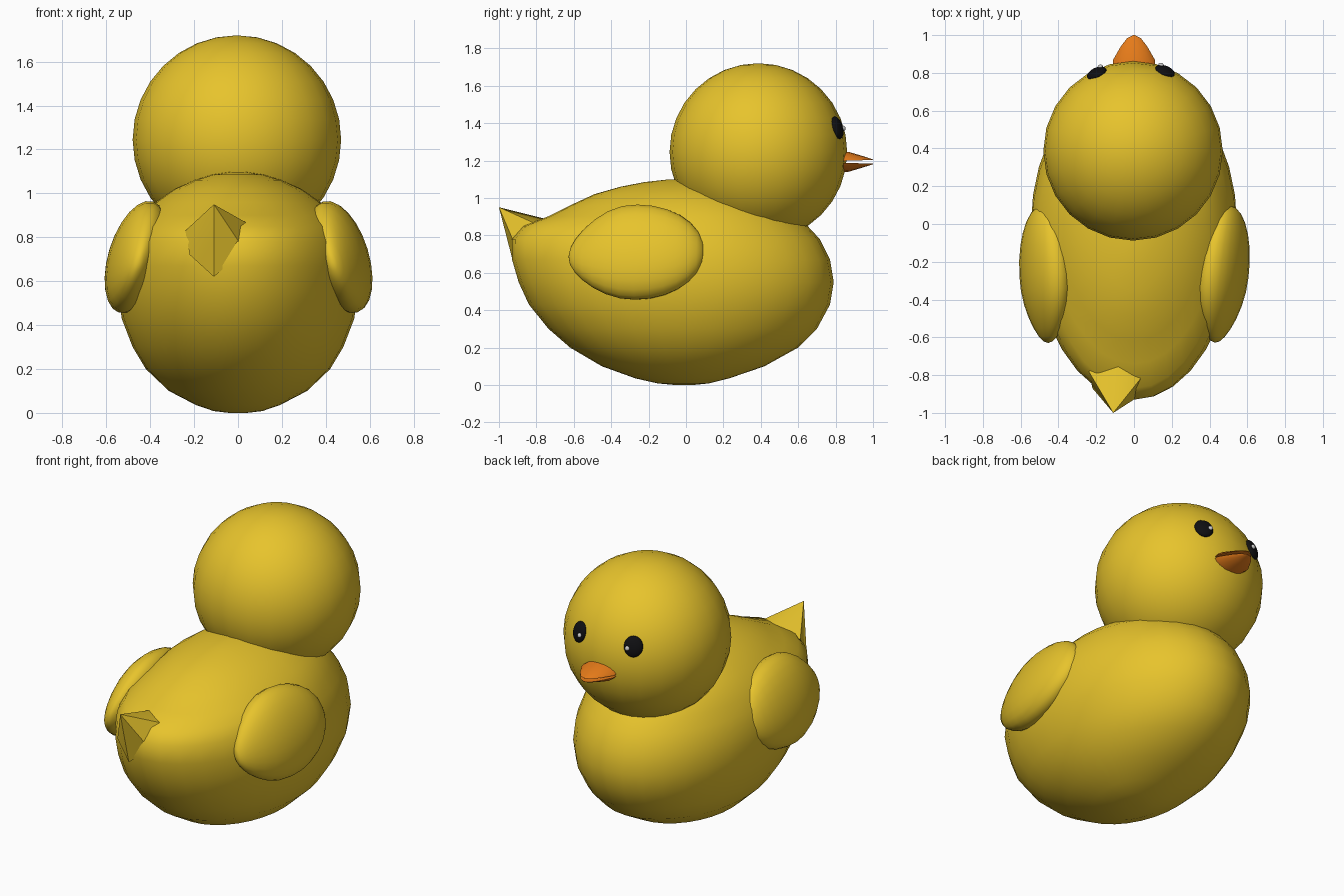
import bpy, bmesh, math
from mathutils import Vector, Matrix, Euler

if "Cube" in bpy.data.objects:
    bpy.data.objects.remove(bpy.data.objects["Cube"])


def material(name, rgb):
    m = bpy.data.materials.new(name)
    m.diffuse_color = (*rgb, 1)
    m.use_nodes = True
    m.node_tree.nodes["Principled BSDF"].inputs["Base Color"].default_value = m.diffuse_color
    return m


YELLOW = material("yellow", (0.8, 0.55, 0.025))
ORANGE = material("orange", (0.8, 0.2, 0.01))
BLACK = material("black", (0.005, 0.005, 0.006))
WHITE = material("white", (0.9, 0.9, 0.9))


def finish(name, bm, mat, angle=50):
    bmesh.ops.recalc_face_normals(bm, faces=bm.faces)
    me = bpy.data.meshes.new(name)
    bm.to_mesh(me)
    bm.free()
    ob = bpy.data.objects.new(name, me)
    bpy.context.collection.objects.link(ob)
    me.materials.append(mat)
    bpy.ops.object.select_all(action='DESELECT')
    ob.select_set(True)
    bpy.context.view_layer.objects.active = ob
    bpy.ops.object.shade_smooth_by_angle(angle=math.radians(angle))
    return ob


def loft(bm, rings):
    # Bridge closed rings of points and cap both ends
    vs = [[bm.verts.new(p) for p in r] for r in rings]
    n = len(vs[0])
    for a, b in zip(vs, vs[1:]):
        for i in range(n):
            j = (i + 1) % n
            bm.faces.new((a[i], a[j], b[j], b[i]))
    bm.faces.new(vs[0])
    bm.faces.new(vs[-1])


def ball(name, centre, size, mat, rot=None, segs=24, rings=16):
    bm = bmesh.new()
    bmesh.ops.create_uvsphere(bm, u_segments=segs, v_segments=rings, radius=1)
    m = Matrix.Translation(centre) @ (rot or Matrix()) @ Matrix.Diagonal((*size, 1))
    bmesh.ops.transform(bm, matrix=m, verts=bm.verts)
    return finish(name, bm, mat)


# Body: stacked egg-shaped rings (height, back reach, front reach, half width)
levels = [(0.0, -.06, .04, .04), (.008, -.15, .12, .11), (.035, -.27, .23, .19),
          (.1, -.45, .42, .315), (.2, -.62, .60, .42), (.3, -.735, .70, .48),
          (.43, -.84, .77, .53), (.55, -.895, .79, .545), (.67, -.93, .77, .54),
          (.78, -.93, .715, .51), (.85, -.87, .65, .47), (.9, -.74, .60, .435),
          (.96, -.62, .51, .375), (1.02, -.49, .39, .29), (1.06, -.35, .27, .2),
          (1.085, -.22, .13, .12), (1.098, -.1, .02, .04)]
N = 32
rings = []
for z, back, front, w in levels:
    c = min(0, (back + front) / 2 + .06)
    ring = []
    for i in range(N):
        a = 2 * math.pi * i / N
        s = math.sin(a)
        ring.append((w * math.cos(a), c + s * (front - c if s > 0 else c - back), z))
    rings.append(ring)
bm = bmesh.new()
loft(bm, rings)
finish("body", bm, YELLOW)

# Tail: pointed tuft pulled off the back, slightly to one side
bm = bmesh.new()
tip = bm.verts.new((-.11, -1.0, .95))
base = [bm.verts.new(p) for p in ((-.11, -.915, .62), (.03, -.91, .74), (.05, -.8, .86),
                                  (-.08, -.72, .88), (-.24, -.78, .83), (-.22, -.87, .72))]
for i in range(6):
    bm.faces.new((base[i], base[(i + 1) % 6], tip))
bm.faces.new(base)
finish("tail", bm, YELLOW, 40)

# Head
HEAD = Vector((-.005, .387, 1.245))
ball("head", HEAD, (.475, .475, .475), YELLOW)

# Wings: flattened eggs pinched to a blunt tip at the back
for side, name in ((1, "right_wing"), (-1, "left_wing")):
    bm = bmesh.new()
    bmesh.ops.create_uvsphere(bm, u_segments=24, v_segments=14, radius=1)
    bmesh.ops.rotate(bm, verts=bm.verts, matrix=Matrix.Rotation(math.pi / 2, 3, 'X'))
    for v in bm.verts:
        t = max(0, -v.co.y - .1)
        k = 1 - .3 * t * t
        v.co = Vector((v.co.x * .125 * k, v.co.y * .365, v.co.z * .265 * k - .03 * t * t))
    rot = Euler((0, math.radians(-17), math.radians(-7 if side > 0 else -3))).to_matrix()
    for v in bm.verts:
        v.co = rot @ v.co + Vector((.465, -.265, .71))
        v.co.x *= side
    finish(name, bm, YELLOW)

# Eyes with small highlights
for name, p, h in (("left", (-.203, .81, 1.38), (-.185, .85, 1.378)),
                   ("right", (.17, .823, 1.38), (.15, .863, 1.378))):
    d = (Vector(p) - HEAD).normalized()
    rot = d.to_track_quat('Z', 'Y').to_matrix().to_4x4()
    ball(name + "_eye", HEAD + d * .472, (.055, .062, .026), BLACK, rot, 20, 12)
    dh = (Vector(h) - HEAD).normalized()
    ball(name + "_eye_highlight", HEAD + dh * .496, (.014, .014, .01), WHITE,
         dh.to_track_quat('Z', 'Y').to_matrix().to_4x4(), 12, 8)

# Beak: two slightly parted arched halves
sections = [(.80, .11, .055), (.87, .11, .047), (.94, .07, .024), (.983, .037, .009),
            (1.0, .005, .003)]
for name, z0, sign in (("upper_beak", 1.203, 1), ("lower_beak", 1.183, -1)):
    rings = []
    for y, w, h in sections:
        rings.append([(w * math.cos(a), y, z0 + sign * h * math.sin(a) ** 1.5 - (1 - y) * .03 * sign)
                      for a in (math.pi * i / 8 * .9999 for i in range(9))])
    bm = bmesh.new()
    loft(bm, rings)
    finish(name, bm, ORANGE, 40)
